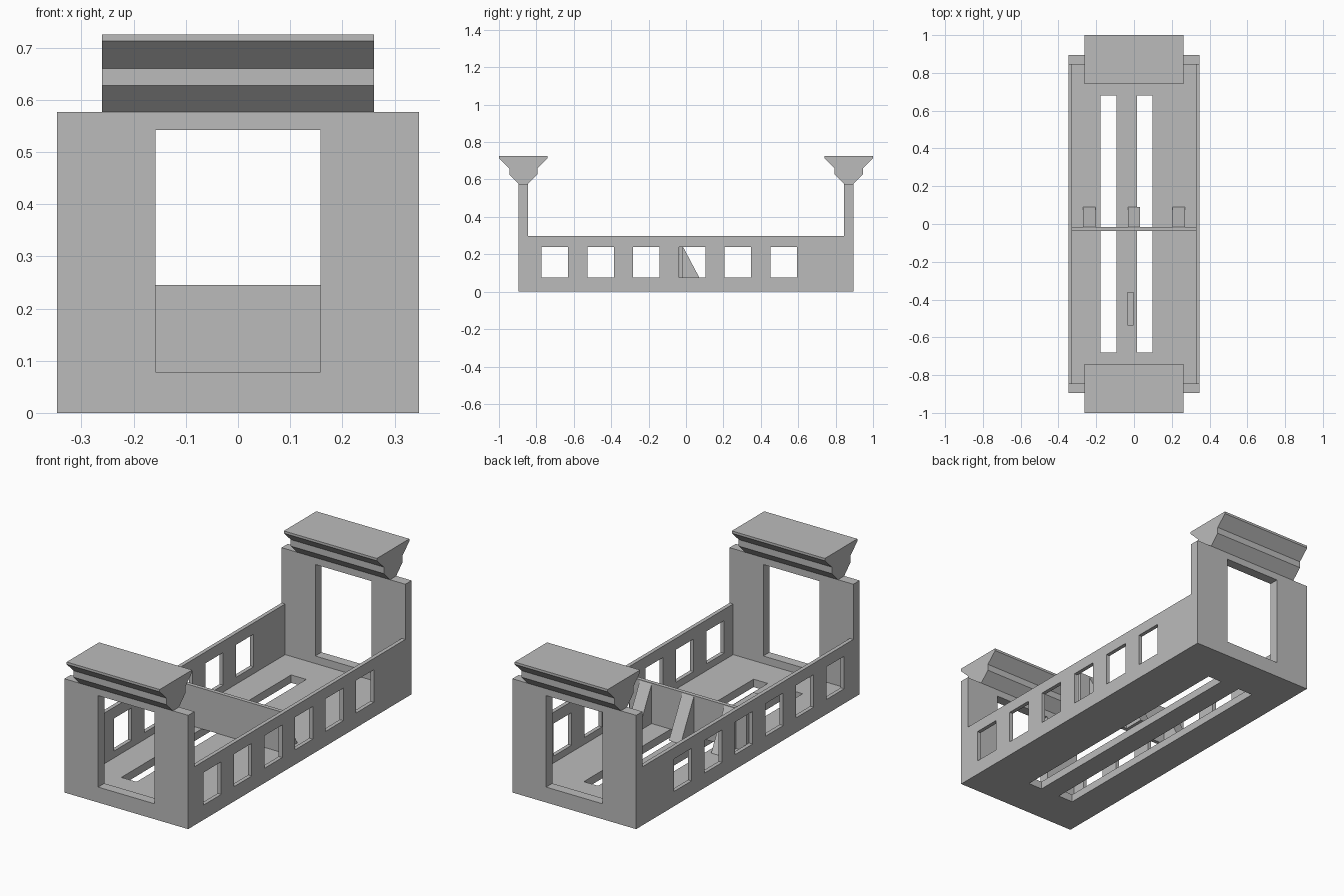
import bpy
import bmesh

scene_cube = bpy.data.objects.get("Cube")
if scene_cube:
    bpy.data.objects.remove(scene_cube, do_unlink=True)

grey = bpy.data.materials.new("plain grey")
grey.use_nodes = True
colour = (0.5, 0.5, 0.5, 1)
grey.diffuse_color = colour
grey.node_tree.nodes["Principled BSDF"].inputs["Base Color"].default_value = colour

HALF_X, HALF_Y = 0.347, 0.895      # outside of the tray
IN_X, IN_Y = 0.327, 0.845          # inside of the tray
FLOOR, SIDE_TOP, END_TOP, TOP = 0.04, 0.297, 0.577, 0.725


def prism(name, outline, x0, x1):
    """Extrude a (y, z) outline along x."""
    bm = bmesh.new()
    base = bm.faces.new([bm.verts.new((x0, y, z)) for y, z in outline])
    moved = bmesh.ops.extrude_face_region(bm, geom=[base])["geom"]
    verts = [v for v in moved if isinstance(v, bmesh.types.BMVert)]
    bmesh.ops.translate(bm, verts=verts, vec=(x1 - x0, 0, 0))
    bmesh.ops.recalc_face_normals(bm, faces=bm.faces)
    mesh = bpy.data.meshes.new(name)
    bm.to_mesh(mesh)
    bm.free()
    mesh.materials.append(grey)
    obj = bpy.data.objects.new(name, mesh)
    bpy.context.collection.objects.link(obj)
    return obj


def box(name, x, y, z):
    (y0, y1), (z0, z1) = y, z
    return prism(name, [(y0, z0), (y1, z0), (y1, z1), (y0, z1)], *x)


def cut(target, x, y, z):
    cutter = box("cutter", x, y, z)
    cutter.hide_render = True
    mod = target.modifiers.new("cut", "BOOLEAN")
    mod.operation = "DIFFERENCE"
    mod.solver = "EXACT"
    mod.object = cutter
    bpy.context.view_layer.objects.active = target
    bpy.ops.object.modifier_apply(modifier=mod.name)
    bpy.data.objects.remove(cutter, do_unlink=True)


# Tray with low sides and tall ends
tray = box("tray", (-HALF_X, HALF_X), (-HALF_Y, HALF_Y), (0, END_TOP))
cut(tray, (-IN_X, IN_X), (-IN_Y, IN_Y), (FLOOR, 1))
cut(tray, (-1, 1), (-IN_Y, IN_Y), (SIDE_TOP, 1))

# Doorways through both ends
cut(tray, (-0.158, 0.158), (-2, 2), (0.078, 0.542))

# Six windows through both sides
for i in range(6):
    start = -0.772 + i * 0.2445
    cut(tray, (-1, 1), (start, start + 0.142), (0.075, 0.24))

# Two long slots in the floor
for x in ((-0.178, -0.093), (0.017, 0.097)):
    cut(tray, x, (-0.68, 0.68), (-1, 0.06))

# Stepped caps on the end walls
half_profile = [(0.025, END_TOP), (0.075, 0.627), (0.075, 0.66), (0.13, 0.713), (0.13, TOP)]
for name, side in (("front_cap", -1), ("back_cap", 1)):
    outline = [(w, z) for w, z in half_profile] + [(-w, z) for w, z in reversed(half_profile)]
    prism(name, [(side * 0.87 + w, z) for w, z in outline], -0.261, 0.261)

# Cross partition with three wedge braces behind it
box("partition", (-IN_X, IN_X), (-0.036, -0.016), (FLOOR, 0.245))
for name, x in (("right_brace", -0.237), ("middle_brace", 0), ("left_brace", 0.237)):
    prism(name, [(-0.016, FLOOR), (0.09, FLOOR), (-0.016, 0.24)], x - 0.033, x + 0.033)

# Small bar on the floor
box("floor_bar", (-0.035, -0.003), (-0.537, -0.36), (FLOOR, 0.055))
